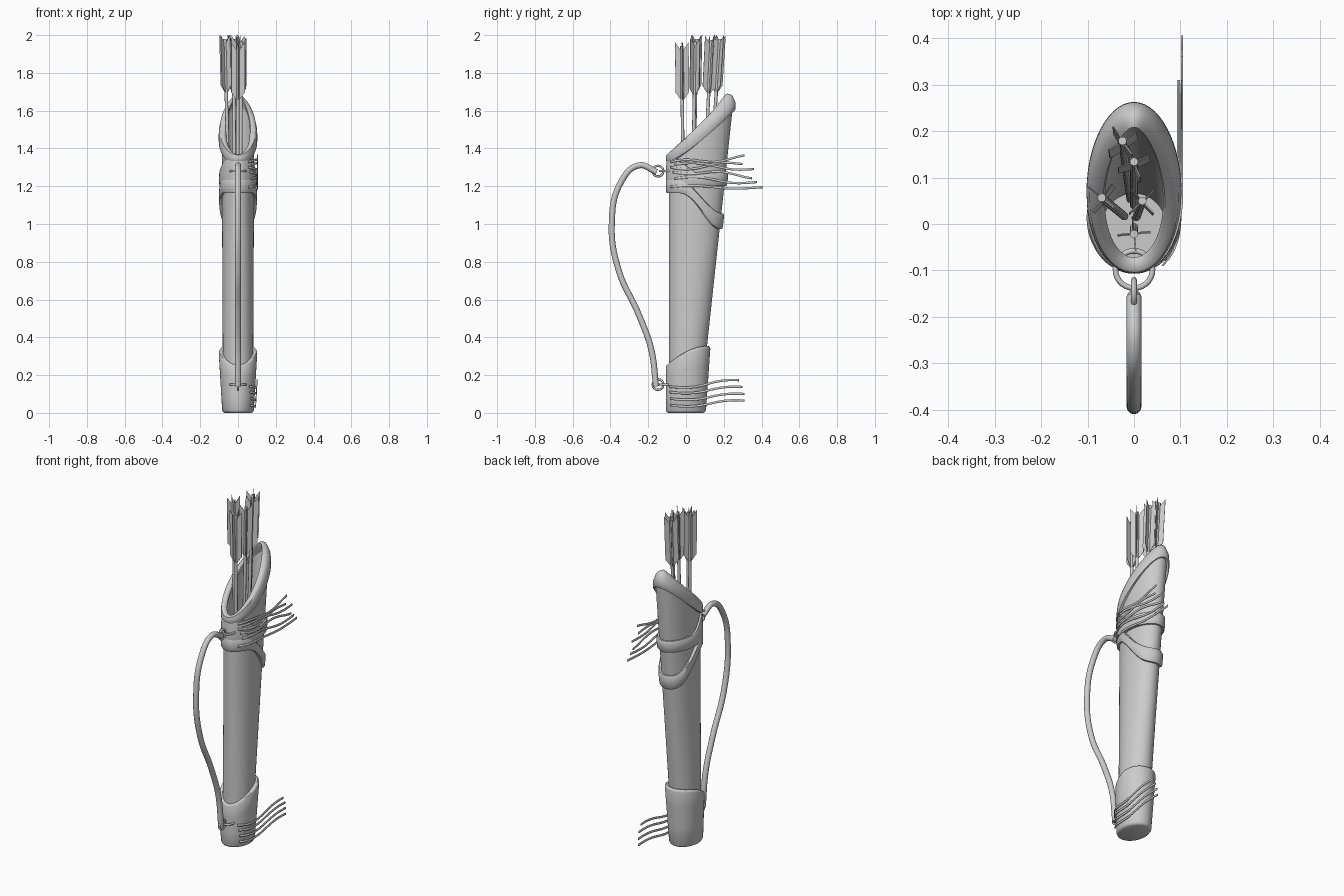
import bpy, bmesh, math
from mathutils import Vector, Matrix

if "Cube" in bpy.data.objects:
    bpy.data.objects.remove(bpy.data.objects["Cube"])

N = 56


def finish(name, bm, smooth=True, angle=42):
    bmesh.ops.recalc_face_normals(bm, faces=bm.faces)
    me = bpy.data.meshes.new(name)
    bm.to_mesh(me)
    bm.free()
    ob = bpy.data.objects.new(name, me)
    bpy.context.collection.objects.link(ob)
    if smooth:
        me.shade_smooth()
        me.set_sharp_from_angle(angle=math.radians(angle))
    return ob


def body_sec(z):      # half width, front y, back y
    return 0.079 + 0.005 * z, -0.09, 0.073 + 0.108 * z


def boot_sec(z):
    return 0.083 + 0.06 * z, -0.107, 0.105 + 0.07 * z


def smooth(a, b, u):
    s = min(1, max(0, (u - a) / (b - a)))
    return s * s * (3 - 2 * s)


def wrap(name, sec, rows, closed=False, cap_first=False, cap_last=False):
    """Rings around the elliptical section; each row gives (z, offset) at u,
    where u runs from 0 at the front to 1 at the back."""
    bm = bmesh.new()
    rings = []
    for row in rows:
        ring = []
        for i in range(N):
            t = 2 * math.pi * i / N
            u = (1 - math.cos(t)) / 2
            z, off = row(u)
            rx, f, b = sec(z)
            ring.append(bm.verts.new(((rx + off) * math.sin(t),
                                      (f + b) / 2 - ((b - f) / 2 + off) * math.cos(t), z)))
        rings.append(ring)
    pairs = list(zip(rings, rings[1:])) + ([(rings[-1], rings[0])] if closed else [])
    for a, b in pairs:
        for i in range(N):
            j = (i + 1) % N
            bm.faces.new((a[i], a[j], b[j], b[i]))
    if cap_first:
        bm.faces.new(rings[0])
    if cap_last:
        bm.faces.new(rings[-1])
    return finish(name, bm)


def band(name, lo, hi, off):
    prof = [(0, -0.004), (0, 0.7), (0.08, 1), (0.5, 1.1), (0.92, 1), (1, 0.7), (1, -0.004)]
    rows = [lambda u, s=s, k=k: (lo(u) + (hi(u) - lo(u)) * s, off * k if k > 0 else k)
            for s, k in prof]
    return wrap(name, body_sec, rows, closed=True)


# Tapered tube with inner wall and floor
rim_hi = lambda u: 1.37 + 0.32 * u
rim_lo = lambda u: 1.33 + 0.27 * u ** 1.4
body_rows = [lambda u, s=s: (0.01 + s * (rim_hi(u) - 0.06), 0) for s in (0, .25, .5, .75, 1)]
body_rows += [lambda u, s=s: (0.03 + s * (rim_hi(u) - 0.08), -0.01) for s in (1, .75, .5, .25, 0)]
wrap("quiver_body", body_sec, body_rows, cap_first=True, cap_last=True)

# Slanted rolled rim, leaning inward at the back
rim_prof = [(0, -.004, 0), (0, .012, 0), (.1, .016, 0), (.5, .017, -.006), (.88, .014, -.022),
            (.97, .008, -.030), (1, -.002, -.034), (.97, -.013, -.034), (.85, -.018, -.028), (.4, -.014, 0)]
wrap("mouth_rim", body_sec,
     [lambda u, s=s, o=o, k=k: (rim_lo(u) + (rim_hi(u) - rim_lo(u)) * s, o + k * u ** 2)
      for s, o, k in rim_prof], closed=True)

# Front collar that divides into two straps round the back
band("upper_collar_band", lambda u: 1.165 + 0.035 * smooth(.1, .5, u),
     lambda u: 1.36 - 0.09 * smooth(0, .55, u), 0.014)
band("lower_collar_band", lambda u: 1.163 - 0.19 * smooth(.22, 1, u),
     lambda u: 1.24 - 0.185 * smooth(.15, 1, u), 0.015)

# Boot at the base with a curved upper edge
boot_hi = lambda u: 0.254 + 0.1 * (1 - (1 - u) ** 2)
boot_rows = [lambda u, z=z, o=o: (z, o) for z, o in ((0, -.014), (.004, -.005), (.014, 0))]
boot_rows += [lambda u, s=s, o=o: (boot_hi(u) * s, o)
              for s, o in ((.35, 0), (.7, 0), (.96, 0), (.99, -.004), (1, -.01), (.99, -.024), (.9, -.03))]
wrap("base_boot", boot_sec, boot_rows, cap_first=True)

# Carrying strap
cu = bpy.data.curves.new("carry_strap", 'CURVE')
cu.dimensions = '3D'
cu.bevel_depth = 0.016
cu.bevel_resolution = 4
cu.use_fill_caps = True
pts = [(-.155, 1.275), (-.25, 1.31), (-.345, 1.22), (-.393, 1.0), (-.357, .757),
       (-.25, .52), (-.185, .34), (-.158, .14)]
sp = cu.splines.new('BEZIER')
sp.bezier_points.add(len(pts) - 1)
for p, (y, z) in zip(sp.bezier_points, pts):
    p.co = (0, y, z)
    p.handle_left_type = p.handle_right_type = 'AUTO'
bpy.context.collection.objects.link(bpy.data.objects.new("carry_strap", cu))

# Linked rings at both strap ends
for label, z in (("upper", 1.28), ("lower", 0.15)):
    for kind, y, r, rot in (("fixed", -.098, .04, 0), ("link", -.148, .028, math.pi / 2)):
        bpy.ops.mesh.primitive_torus_add(location=(0, y, z), rotation=(0, rot, 0), major_radius=r,
                                         minor_radius=.006, major_segments=28, minor_segments=8)
        ob = bpy.context.object
        ob.name = f"{label}_{kind}_ring"
        ob.data.shade_smooth()


# Flat lacing tails trailing along the right side
def tail(name, sec, off, y0, z0, y1, z1, wave):
    bm = bmesh.new()
    prev, n = None, 22
    for k in range(n + 1):
        s = k / n
        y = y0 + (y1 - y0) * s
        z = z0 + (z1 - z0) * smooth(.35, 1, s) + wave * math.sin(s * 2.3 * math.pi)
        rx, f, b = sec(z)
        c, ry = (f + b) / 2, (b - f) / 2 + off
        d = max(-1, min(0, (y - c) / ry))
        x = (rx + off) * math.sqrt(max(0.25, 1 - d * d))
        cur = [bm.verts.new((x, y, z + h)) for h in (-.006, .006)]
        if prev:
            bm.faces.new((prev[0], cur[0], cur[1], prev[1]))
        prev = cur
    ob = finish(name, bm)
    m = ob.modifiers.new("thickness", 'SOLIDIFY')
    m.thickness, m.offset = 0.004, 0


for i, a in enumerate([(-.08, 1.33, .31, 1.355, .010), (-.08, 1.30, .30, 1.325, -.010),
                       (-.06, 1.315, .36, 1.285, .008), (-.07, 1.275, .35, 1.25, -.010),
                       (-.06, 1.24, .375, 1.215, .009), (-.08, 1.197, .406, 1.19, .006)]):
    tail(f"upper_lace_{i + 1}", body_sec, 0.018, *a)
for i, a in enumerate([(-.09, .14, .28, .178, -.006), (-.085, .11, .30, .142, -.006),
                       (-.08, .075, .31, .105, -.006), (-.08, .04, .31, .07, -.006)]):
    tail(f"lower_lace_{i + 1}", boot_sec, 0.008, *a)


# Arrows: shaft plus four swept vanes, leaning together toward the base
def arrow(i, x, y, top, turn):
    tip, foot = Vector((x, y, top)), Vector((x * .3, y * .3, .06))
    d = tip - foot
    L = d.length
    mat = Matrix.Translation(foot) @ Vector((0, 0, 1)).rotation_difference(d).to_matrix().to_4x4()
    bm = bmesh.new()
    bmesh.ops.create_cone(bm, cap_ends=True, segments=12, radius1=.009, radius2=.009, depth=L - .02,
                          matrix=mat @ Matrix.Translation((0, 0, L / 2 - .01)))
    finish(f"arrow_shaft_{i}", bm)
    bm = bmesh.new()
    for q in range(4):
        r = mat @ Matrix.Rotation(turn + q * math.pi / 2, 4, 'Z')
        bm.faces.new([bm.verts.new(r @ Vector((a, 0, L + h))) for a, h in
                      ((.004, -.31), (.036, -.265), (.036, 0), (.004, -.045))])
    ob = finish(f"arrow_fletching_{i}", bm, smooth=False)
    m = ob.modifiers.new("thickness", 'SOLIDIFY')
    m.thickness, m.offset = 0.003, 0


for i, a in enumerate([(-.025, .18, 2.0, .6), (0, .135, 1.995, .35), (-.07, .057, 2.0, .9),
                       (.018, .05, 1.985, .75), (0, -.022, 1.962, .1)]):
    arrow(i + 1, *a)
